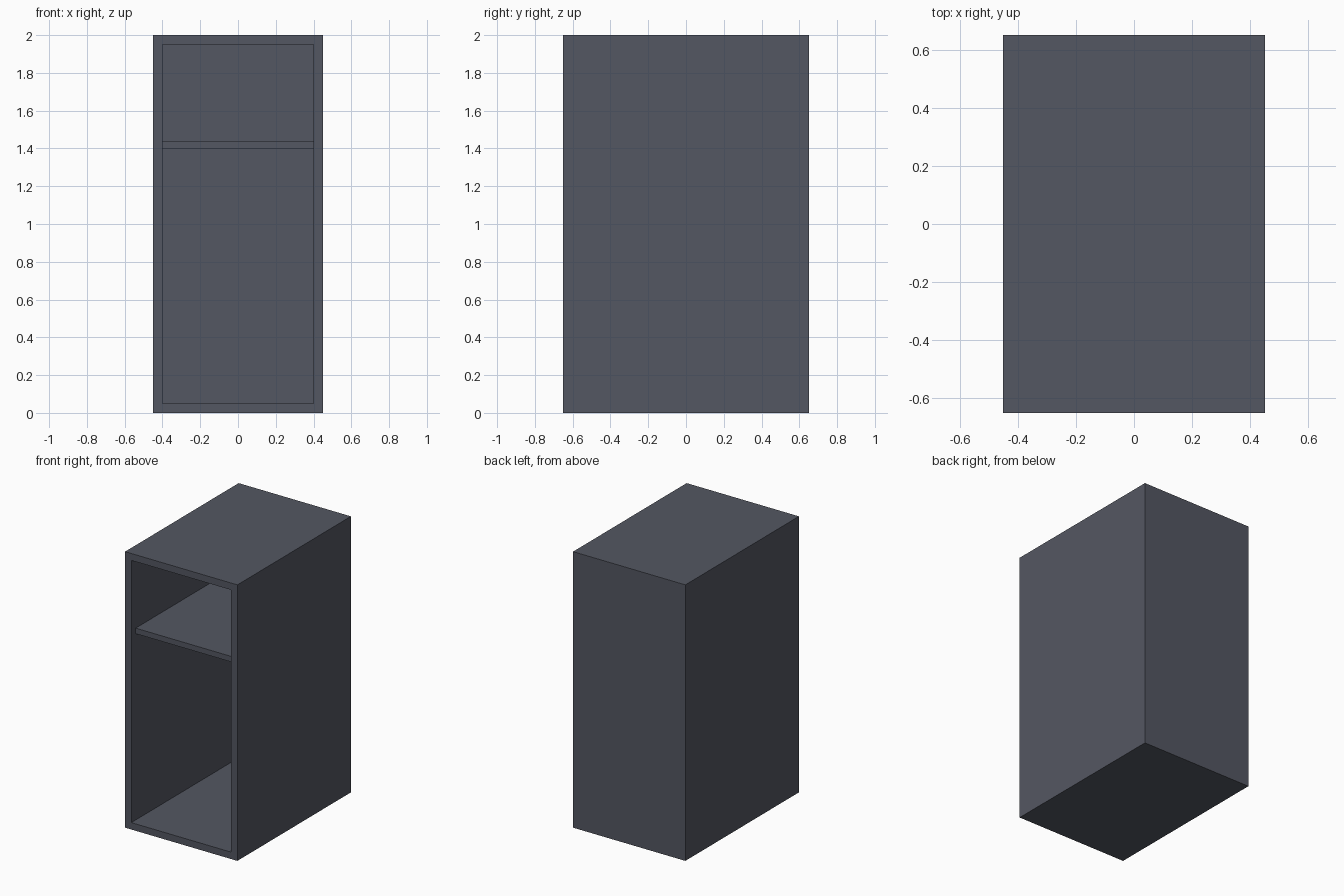
import bpy

if "Cube" in bpy.data.objects:
    bpy.data.objects.remove(bpy.data.objects["Cube"])

W, D, H = 0.90, 1.30, 2.00   # overall size
T = 0.05                     # panel thickness
SHELF_Z, SHELF_T = 1.40, 0.04

mat = bpy.data.materials.new("slate grey")
mat.diffuse_color = (0.088, 0.095, 0.122, 1.0)
mat.use_nodes = True
mat.node_tree.nodes["Principled BSDF"].inputs["Base Color"].default_value = mat.diffuse_color


def finish(name, bm):
    mesh = bpy.data.meshes.new(name)
    bm.normal_update()
    bm.to_mesh(mesh)
    bm.free()
    mesh.materials.append(mat)
    obj = bpy.data.objects.new(name, mesh)
    bpy.context.collection.objects.link(obj)
    return obj


import bmesh
from mathutils import Matrix, Vector


def box(x0, x1, y0, y1, z0, z1):
    bm = bmesh.new()
    bmesh.ops.create_cube(bm, size=1.0)
    bmesh.ops.scale(bm, vec=(x1 - x0, y1 - y0, z1 - z0), verts=bm.verts)
    bmesh.ops.translate(bm, vec=((x0 + x1) / 2, (y0 + y1) / 2, (z0 + z1) / 2), verts=bm.verts)
    return bm


# Open-fronted cabinet shell: inset the front face and push it in to the back panel
bm = box(-W / 2, W / 2, -D / 2, D / 2, 0, H)
bm.normal_update()
front = min(bm.faces, key=lambda f: f.calc_center_median().y)
bmesh.ops.inset_region(bm, faces=[front], thickness=T, use_even_offset=True)
pushed = bmesh.ops.extrude_discrete_faces(bm, faces=[front])["faces"][0]
bmesh.ops.translate(bm, vec=(0, D - T, 0), verts=pushed.verts)
bmesh.ops.recalc_face_normals(bm, faces=bm.faces)
finish("cabinet_shell", bm)

# Single shelf, set back slightly from the front edge
finish("shelf", box(-W / 2 + T, W / 2 - T, -D / 2 + T, D / 2 - T, SHELF_Z, SHELF_Z + SHELF_T))
